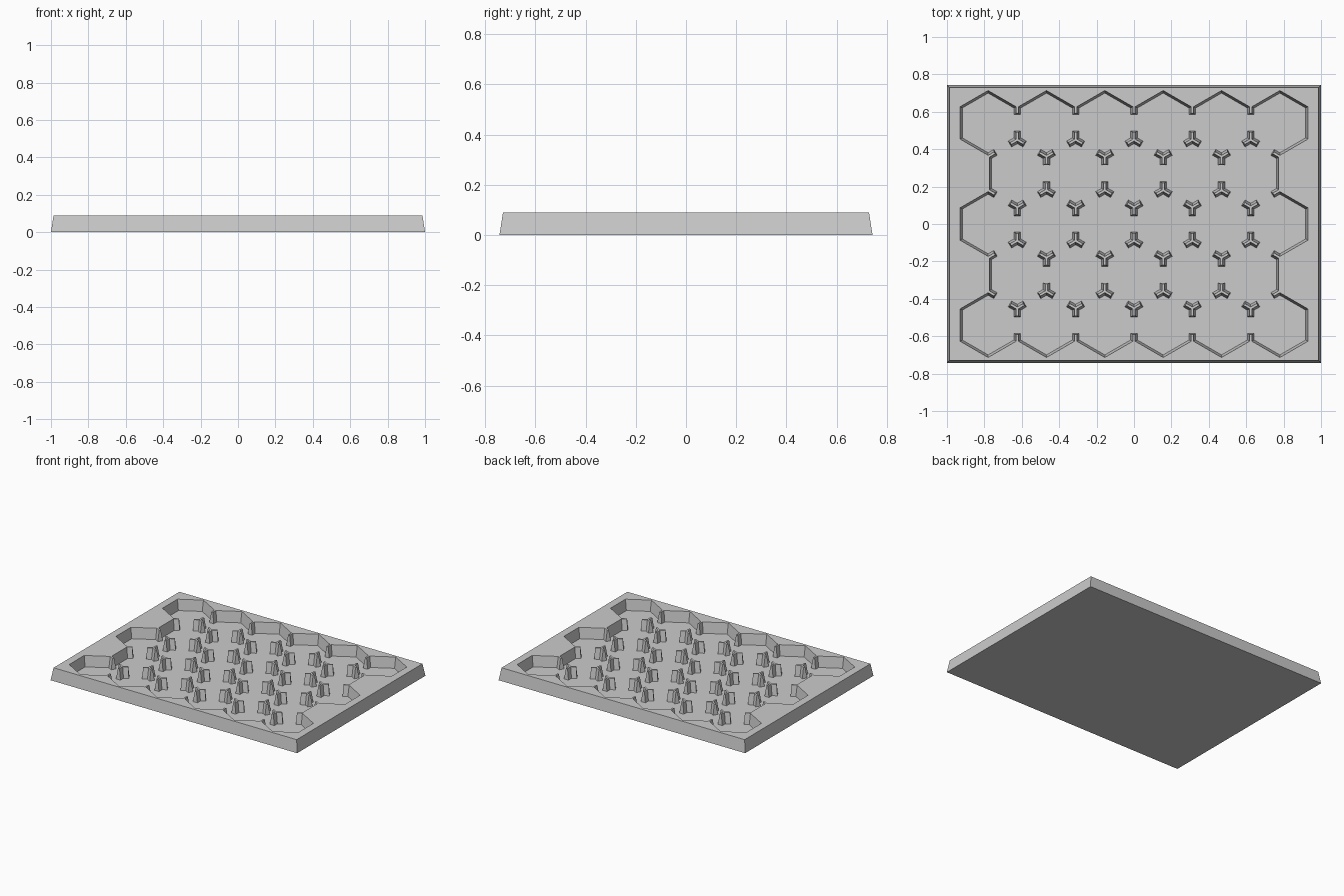
import bpy, bmesh, math
from mathutils import Vector, Matrix

if "Cube" in bpy.data.objects:
    bpy.data.objects.remove(bpy.data.objects["Cube"])

HEIGHT, FLOOR, OVER = 0.09, 0.012, 0.004
PITCH = 0.312                      # distance between neighbouring cells
ROW = PITCH * math.sqrt(3) / 2

grey = bpy.data.materials.new("light grey")
grey.use_nodes = True
grey.diffuse_color = (0.6, 0.6, 0.6, 1)
grey.node_tree.nodes["Principled BSDF"].inputs["Base Color"].default_value = (0.6, 0.6, 0.6, 1)


def loft(bm, low, high, z0, z1):
    """Solid between two matching outlines."""
    a = [bm.verts.new((p[0], p[1], z0)) for p in low]
    b = [bm.verts.new((p[0], p[1], z1)) for p in high]
    bm.faces.new(a[::-1])
    bm.faces.new(b)
    n = len(a)
    for i in range(n):
        bm.faces.new((a[i], a[(i + 1) % n], b[(i + 1) % n], b[i]))


def rect(hx, hy, centre=(0, 0), angle=0):
    turn = Matrix.Rotation(angle, 2)
    return [turn @ Vector((sx * hx, sy * hy)) + Vector(centre)
            for sx, sy in ((-1, -1), (1, -1), (1, 1), (-1, 1))]


def hexagon(centre, apothem):
    r = apothem / math.cos(math.pi / 6)
    return [Vector(centre) + r * Vector((math.cos(a), math.sin(a)))
            for a in (math.radians(30 + 60 * i) for i in range(6))]


def make(name, bm):
    mesh = bpy.data.meshes.new(name)
    bm.to_mesh(mesh)
    bm.free()
    mesh.materials.append(grey)
    obj = bpy.data.objects.new(name, mesh)
    bpy.context.collection.objects.link(obj)
    return obj


# Tray block with drafted sides
bm = bmesh.new()
loft(bm, rect(1.0, 0.743), rect(0.986, 0.729), 0, HEIGHT)
tray = make("tray", bm)

# Honeycomb cell centres, alternating rows of six and five
cells = []
for row in range(-2, 3):
    count = 6 if row % 2 == 0 else 5
    cells += [Vector(((i - (count - 1) / 2) * PITCH, row * ROW)) for i in range(count)]

# Tapered hexagonal pockets
bm = bmesh.new()
for c in cells:
    loft(bm, hexagon(c, 0.138), hexagon(c, 0.1505), FLOOR, HEIGHT + OVER)
pockets = make("pocket_cutter", bm)

# Openings through each shared wall, leaving three-pronged posts at the corners
bm = bmesh.new()
side = PITCH / math.sqrt(3)
for i, a in enumerate(cells):
    for b in cells[i + 1:]:
        d = b - a
        if d.length < PITCH * 1.05:
            mid, angle = (a + b) / 2, math.atan2(d.y, d.x)
            loft(bm, rect(0.03, side / 2 - 0.046, mid, angle),
                 rect(0.03, side / 2 - 0.040, mid, angle), FLOOR, HEIGHT + OVER)
openings = make("opening_cutter", bm)

for cutter in (pockets, openings):
    cutter.hide_render = True
    mod = tray.modifiers.new(cutter.name, 'BOOLEAN')
    mod.operation = 'DIFFERENCE'
    mod.solver = 'EXACT'
    mod.object = cutter

# Bake the cuts, drop the cutters and merge the flat floor
result = bpy.data.meshes.new_from_object(
    tray.evaluated_get(bpy.context.evaluated_depsgraph_get()))
tray.modifiers.clear()
tray.data = result
for cutter in (pockets, openings):
    bpy.data.objects.remove(cutter)
bm = bmesh.new()
bm.from_mesh(result)
bmesh.ops.remove_doubles(bm, verts=bm.verts, dist=0.0001)
bmesh.ops.dissolve_limit(bm, angle_limit=0.01, verts=bm.verts, edges=bm.edges)
bmesh.ops.triangulate(bm, faces=[f for f in bm.faces if len(f.verts) > 4])
bm.to_mesh(result)
bm.free()
